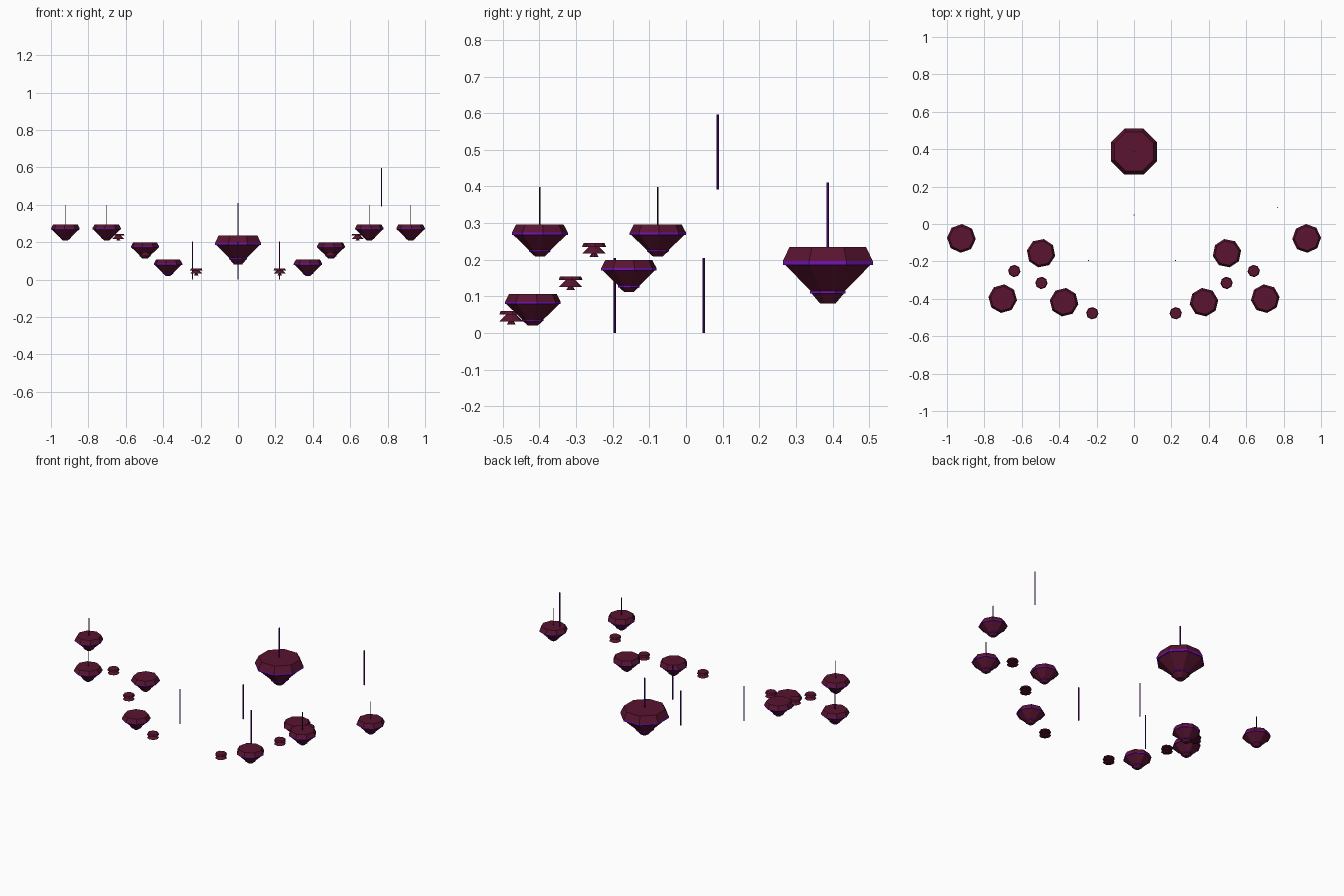
import bpy, bmesh, math

if "Cube" in bpy.data.objects:
    bpy.data.objects.remove(bpy.data.objects["Cube"])


def material(name, rgb):
    m = bpy.data.materials.new(name)
    m.diffuse_color = (*rgb, 1)
    m.use_nodes = True
    m.node_tree.nodes["Principled BSDF"].inputs["Base Color"].default_value = m.diffuse_color
    return m


ROCK = material("maroon_rock", (0.10, 0.007, 0.03))
GLOW = material("purple_glow", (0.19, 0.005, 0.50))
BEAM = material("violet_beam", (0.085, 0.004, 0.22))
DARK = material("dark_metal", (0.012, 0.004, 0.014))


def frustum(name, x, y, z0, z1, r0, r1, mat, sides=8, turn=0.0):
    """Flat-sided tapered prism from z0 (radius r0) up to z1 (radius r1)."""
    bm = bmesh.new()
    bmesh.ops.create_cone(bm, cap_ends=True, segments=sides,
                          radius1=r0, radius2=r1, depth=z1 - z0)
    me = bpy.data.meshes.new(name)
    bm.to_mesh(me)
    bm.free()
    me.materials.append(mat)
    ob = bpy.data.objects.new(name, me)
    ob.location = (x, y, (z0 + z1) / 2)
    ob.rotation_euler.z = turn
    bpy.context.collection.objects.link(ob)
    return ob


def island(name, x, y, top, r, slab, cone, tip, band, turn):
    """Bevelled slab, glowing rim, tapered rock, second glow and a tip."""
    z1 = top - slab
    z2 = z1 - cone
    z3 = z2 - tip
    frustum(name + "_slab", x, y, z1, top, r, r * 0.85, ROCK, turn=turn)
    frustum(name + "_rim_glow", x, y, z1 - band, z1, r, r, GLOW, turn=turn)
    frustum(name + "_rock", x, y, z2, z1 - band, r * 0.38, r * 0.95, ROCK, turn=turn)
    frustum(name + "_lower_glow", x, y, z2 - band * 0.7, z2, r * 0.39, r * 0.39, GLOW, turn=turn)
    frustum(name + "_tip", x, y, z3, z2 - band * 0.7, r * 0.17, r * 0.36, ROCK, turn=turn)


def islet(name, x, y, top, turn):
    """Small plain rock."""
    frustum(name + "_slab", x, y, top - 0.010, top, 0.033, 0.029, ROCK, turn=turn)
    frustum(name + "_rock", x, y, top - 0.028, top - 0.010, 0.032, 0.014, ROCK, turn=turn)
    frustum(name + "_tip", x, y, top - 0.037, top - 0.028, 0.012, 0.007, ROCK, turn=turn)


def pole(name, x, y, z0, z1, r, mat):
    frustum(name, x, y, z0, z1, r, r, mat, sides=6)


# main island with its beam
island("main_island", 0, 0.387, 0.235, 0.133, 0.039, 0.081, 0.035, 0.010, math.pi / 8)
pole("main_beam", 0, 0.387, 0.205, 0.411, 0.0033, BEAM)

# side islands and islets, mirrored left and right
sides_data = [("outer", 0.923, -0.077, 0.296, True, 0.05),
              ("front", 0.702, -0.399, 0.296, True, 0.12),
              ("inner", 0.497, -0.156, 0.199, False, 0.20),
              ("low", 0.374, -0.418, 0.107, False, 0.15)]
islets = [("high", 0.640, -0.251, 0.245),
          ("middle", 0.495, -0.315, 0.154),
          ("low", 0.223, -0.477, 0.060)]
for s, side in ((-1, "left"), (1, "right")):
    for n, x, y, top, mast, turn in sides_data:
        island(f"{side}_{n}_island", s * x, y, top, 0.077,
               0.022, 0.048, 0.017, 0.006, s * turn)
        if mast:
            pole(f"{side}_{n}_mast", s * x, y, top - 0.01, 0.399, 0.002, DARK)
    for n, x, y, top in islets:
        islet(f"{side}_{n}_islet", s * x, y, top, s * 0.1)

# free-standing beams
for n, x, y, z in [("left_beam", -0.244, -0.195, 0), ("right_beam", 0.223, -0.195, 0),
                   ("centre_beam", 0, 0.049, 0), ("floating_beam", 0.767, 0.087, 0.392)]:
    pole(n, x, y, z, z + 0.205, 0.0033, BEAM)
